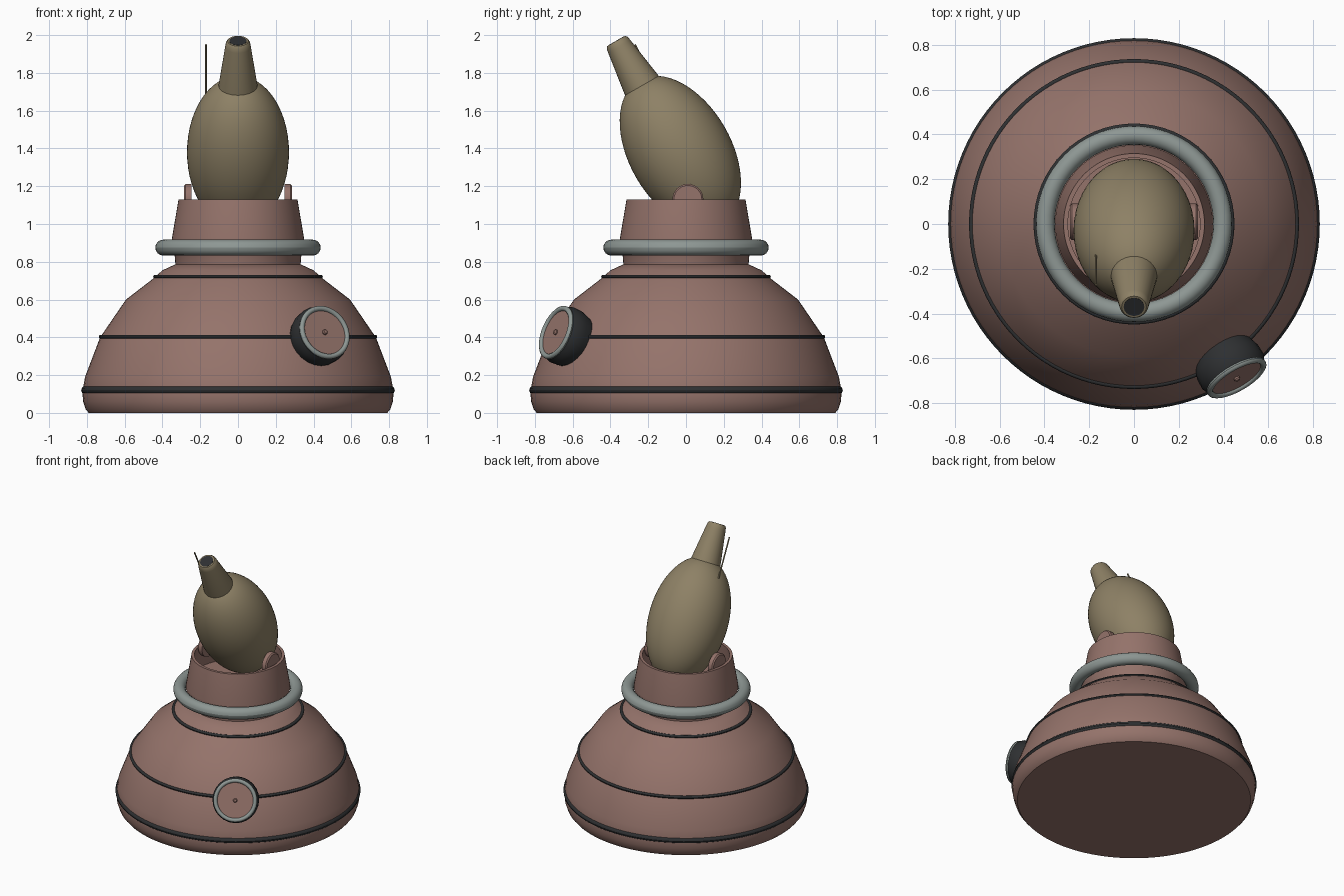
import bpy, math
from mathutils import Vector

if "Cube" in bpy.data.objects:
    bpy.data.objects.remove(bpy.data.objects["Cube"])


def material(name, rgb):
    m = bpy.data.materials.new(name)
    m.diffuse_color = (*rgb, 1)
    m.use_nodes = True
    m.node_tree.nodes["Principled BSDF"].inputs["Base Color"].default_value = m.diffuse_color
    return m


PINK = material("dusty pink", (0.30, 0.172, 0.146))
OLIVE = material("olive tan", (0.27, 0.22, 0.132))
GREY = material("pale grey", (0.27, 0.31, 0.295))
DARK = material("charcoal", (0.027, 0.029, 0.031))


def lathe(name, profile, mat, centre=(0, 0, 0), axis=(0, 0, 1), n=64, angle=35):
    """Spin (radius, height) points about an axis; zero radius makes a pole."""
    verts, faces, rings = [], [], []
    for r, z in profile:
        if r < 1e-6:
            rings.append([len(verts)] * n)
            verts.append((0, 0, z))
        else:
            rings.append(list(range(len(verts), len(verts) + n)))
            verts += [(r * math.cos(2 * math.pi * i / n), r * math.sin(2 * math.pi * i / n), z)
                      for i in range(n)]
    for a, b in zip(rings, rings[1:]):
        for i in range(n):
            j = (i + 1) % n
            faces.append(list(dict.fromkeys((a[i], a[j], b[j], b[i]))))
    me = bpy.data.meshes.new(name)
    me.from_pydata(verts, [], faces)
    me.materials.append(mat)
    ob = bpy.data.objects.new(name, me)
    bpy.context.collection.objects.link(ob)
    ob.location = centre
    ob.rotation_euler = Vector(axis).to_track_quat('Z', 'Y').to_euler()
    bpy.ops.object.select_all(action='DESELECT')
    ob.select_set(True)
    bpy.context.view_layer.objects.active = ob
    bpy.ops.object.shade_smooth_by_angle(angle=math.radians(angle))
    return ob


def ring(name, major, minor, mat, centre, axis=(0, 0, 1), n=64, sides=12, squash=1.0):
    pts = [(major + minor * math.cos(2 * math.pi * k / sides),
            squash * minor * math.sin(2 * math.pi * k / sides)) for k in range(sides + 1)]
    return lathe(name, pts, mat, centre, axis, n, 60)


# Bell-shaped base
lathe("base", [(0, 0), (0.79, 0), (0.807, 0.02), (0.82, 0.06), (0.824, 0.11), (0.81, 0.19),
               (0.73, 0.4), (0.593, 0.6), (0.45, 0.71), (0.40, 0.755), (0.335, 0.785),
               (0, 0.785)], PINK, n=96)

# Open collar with a recessed floor
lathe("collar", [(0.33, 0.77), (0.335, 0.83), (0.352, 0.88), (0.352, 0.91), (0.315, 1.13),
                 (0.295, 1.13), (0.315, 0.95), (0, 0.95)], PINK)

# Dark seams around the base and the grey hoop
ring("lower_band", 0.808, 0.022, DARK, (0, 0, 0.12), n=96)
ring("middle_band", 0.726, 0.011, DARK, (0, 0, 0.402), n=96)
ring("upper_band", 0.438, 0.011, DARK, (0, 0, 0.72))
ring("hoop", 0.396, 0.042, GREY, (0, 0, 0.875), sides=16)

# Tilted egg-shaped head and its nozzle
AXIS = Vector((0, -0.5, 0.866))
HEAD = Vector((0, -0.03, 1.38))
egg = [(0.27 * math.sin(math.pi * k / 32), -0.44 * math.cos(math.pi * k / 32)) for k in range(33)]
lathe("head", egg, OLIVE, HEAD, AXIS)
lathe("nozzle", [(0.104, 0.39), (0.102, 0.415), (0.068, 0.645), (0.064, 0.668), (0.055, 0.68),
                 (0.046, 0.68), (0.046, 0.672), (0, 0.672)], OLIVE, HEAD, AXIS, 32)
lathe("nozzle_opening", [(0.046, 0.673), (0.046, 0.681), (0, 0.681)], DARK, HEAD, AXIS, 32)

# Thin antenna beside the nozzle
foot, tip = Vector((-0.17, -0.13, 1.67)), Vector((-0.17, -0.27, 1.95))
length = (tip - foot).length
lathe("antenna", [(0, 0), (0.005, 0), (0.005, length), (0, length)], OLIVE, foot, tip - foot, 8)

# Round pivot lugs on both sides of the head
for side, label in ((-1, "left"), (1, "right")):
    lathe(label + "_lug", [(0, 0), (0.082, 0), (0.082, 0.03), (0.074, 0.038), (0, 0.038)],
          PINK, (side * 0.247, 0.01, 1.13), (side, 0, 0), 32)

# Round hatch set into the sloping wall
up, turn = math.radians(20), math.radians(-60)
OUT = Vector((math.cos(up) * math.cos(turn), math.cos(up) * math.sin(turn), math.sin(up)))
HATCH = Vector((0.46, -0.69, 0.427))
lathe("hatch_gasket", [(0, -0.14), (0.14, -0.14), (0.156, -0.09), (0.158, -0.04), (0.145, -0.008),
                       (0, -0.008)], DARK, HATCH, OUT, 24)
ring("hatch_rim", 0.135, 0.014, GREY, HATCH - OUT * 0.004, OUT, 48, 10)
lathe("hatch_door", [(0.132, -0.01), (0.132, -0.003), (0, -0.003)], PINK, HATCH, OUT, 48)
lathe("hatch_knob", [(0.014, -0.005), (0.014, 0.004), (0.009, 0.011), (0, 0.013)],
      PINK, HATCH, OUT, 16)
